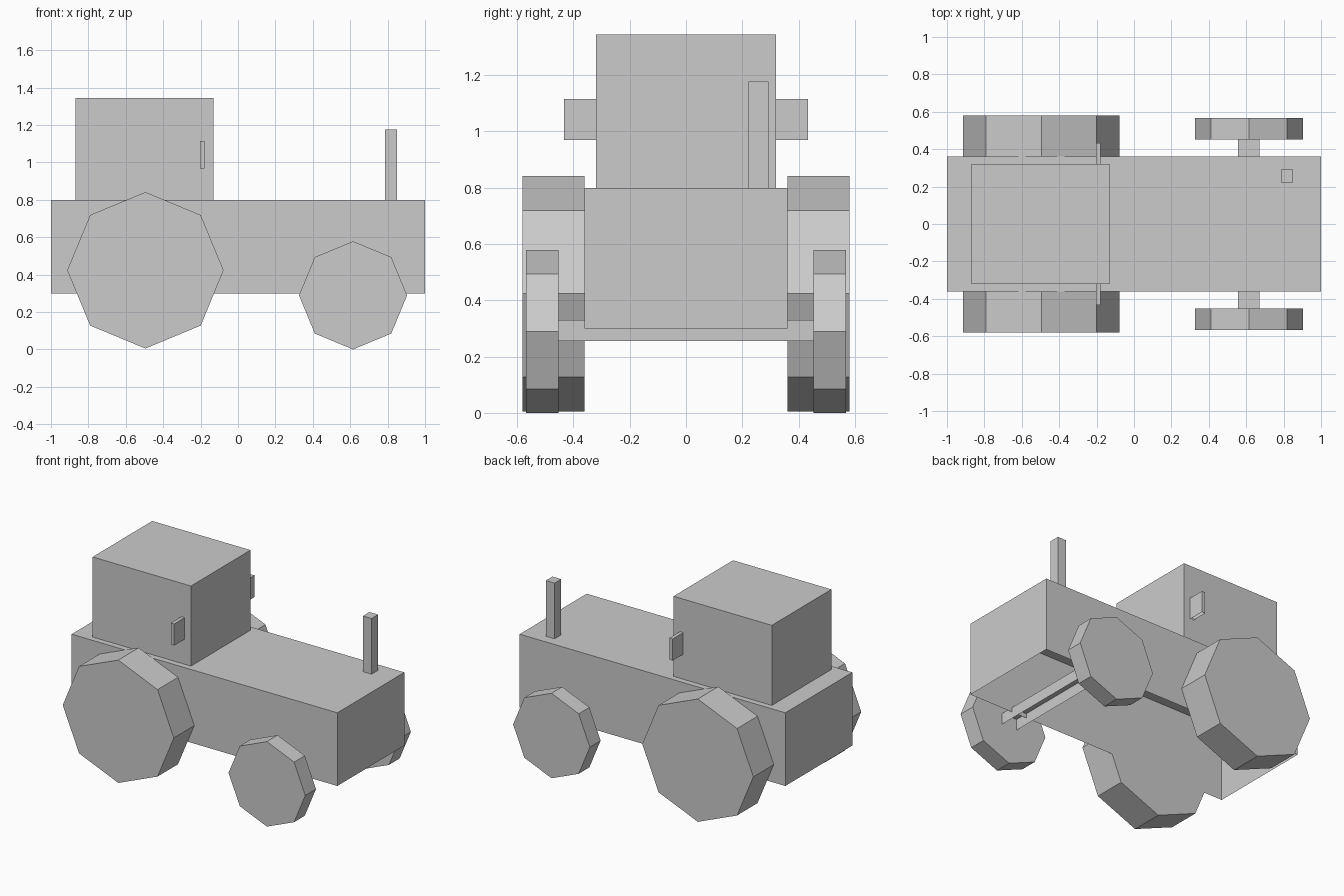
import bpy
import bmesh
from math import radians
from mathutils import Matrix, Vector

default_cube = bpy.data.objects.get("Cube")
if default_cube:
    bpy.data.objects.remove(default_cube, do_unlink=True)

# Single flat colour
grey = bpy.data.materials.new("plain grey")
grey.use_nodes = True
colour = (0.6, 0.6, 0.6, 1)
grey.diffuse_color = colour
grey.node_tree.nodes["Principled BSDF"].inputs["Base Color"].default_value = colour


def add_object(name, bm):
    mesh = bpy.data.meshes.new(name)
    bm.to_mesh(mesh)
    bm.free()
    mesh.materials.append(grey)
    obj = bpy.data.objects.new(name, mesh)
    bpy.context.collection.objects.link(obj)
    return obj


def open_box(name, low, high):
    """Box between two corners, hollow and open underneath."""
    low, high = Vector(low), Vector(high)
    bm = bmesh.new()
    size = Matrix.Diagonal((*(high - low), 1))
    bmesh.ops.create_cube(bm, size=1, matrix=Matrix.Translation((low + high) / 2) @ size)
    bm.normal_update()
    floor = [f for f in bm.faces if f.normal.z < -0.9]
    bmesh.ops.delete(bm, geom=floor, context="FACES")
    return add_object(name, bm)


def wheel(name, x, y, z, radius, width):
    """Solid eight-sided wheel with a corner pointing down."""
    bm = bmesh.new()
    place = Matrix.Translation((x, y, z)) @ Matrix.Rotation(radians(90), 4, "X")
    bmesh.ops.create_cone(bm, cap_ends=True, segments=8, radius1=radius,
                          radius2=radius, depth=width, matrix=place)
    return add_object(name, bm)


# Body, cab, exhaust and small axle
open_box("body", (-1, -0.36, 0.3), (1, 0.36, 0.798))
open_box("cab", (-0.87, -0.32, 0.798), (-0.13, 0.32, 1.343))
open_box("exhaust_pipe", (0.785, 0.222, 0.798), (0.85, 0.292, 1.177))
open_box("small_wheel_axle", (0.555, -0.455, 0.255), (0.67, 0.455, 0.33))

# Wheels and mirrors on both long sides
for side, label in ((-1, "front"), (1, "back")):
    wheel("large_wheel_" + label, -0.495, side * 0.47, 0.423, 0.418, 0.22)
    wheel("small_wheel_" + label, 0.615, side * 0.51, 0.289, 0.289, 0.115)
    inner, outer = sorted((side * 0.32, side * 0.433))
    open_box("mirror_" + label, (-0.203, inner, 0.968), (-0.178, outer, 1.115))
